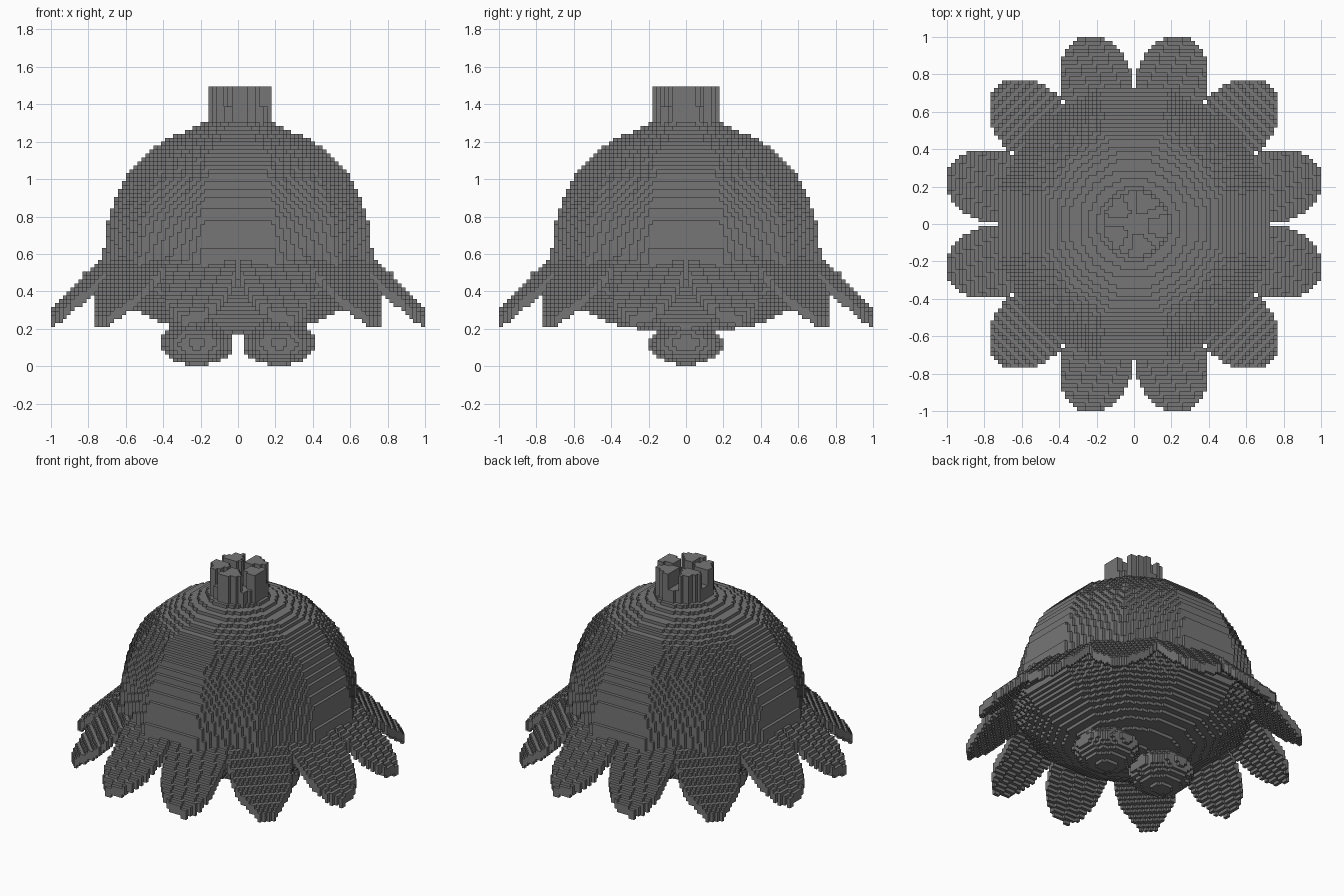
import bpy, bmesh, math

old = bpy.data.objects.get("Cube")
if old:
    bpy.data.objects.remove(old, do_unlink=True)

HALF = 47                      # cells on each side of the centre cell
V = 2 / (2 * HALF + 1)         # edge length of one block

grey = bpy.data.materials.new("stone grey")
grey.use_nodes = True
COLOUR = (0.18, 0.18, 0.18, 1)
grey.diffuse_color = COLOUR
grey.node_tree.nodes["Principled BSDF"].inputs["Base Color"].default_value = COLOUR

# Bell profiles: (distance from axis to panel, height)
DOME = [(0, 1.32), (.16, 1.31), (.2, 1.29), (.3, 1.25), (.4, 1.2), (.48, 1.15), (.53, 1.1),
        (.61, 1.0), (.655, .9), (.69, .8), (.71, .68), (.725, .53)]
BOWL = [(0, .17), (.2, .19), (.3, .205), (.4, .23), (.5, .27), (.58, .32), (.66, .38), (.725, .47)]
PANELS = 12


def height_at(profile, d):
    for (d0, z0), (d1, z1) in zip(profile, profile[1:]):
        if d <= d1:
            return z0 + (z1 - z0) * (d - d0) / (d1 - d0)
    return None


# Each part gives the lowest and highest point of its column at x, y, or None
def bell(x, y):
    step = math.tau / PANELS
    angle = math.atan2(y, x)
    off = angle - round(angle / step) * step
    d = math.hypot(x, y) * math.cos(off)
    top = height_at(DOME, d)
    return None if top is None else (height_at(BOWL, d), top)


def petal(angle):
    c, s = math.cos(angle), math.sin(angle)

    def column(x, y):
        along, across = x * c + y * s, y * c - x * s
        if ((along - .77) / .265) ** 2 + (across / .195) ** 2 > 1:
            return None
        top = .545 - .93 * (along - .745)
        return top - .065, top
    return column


def foot(cx):
    def column(x, y):
        q = 1 - ((x - cx) / .195) ** 2 - (y / .195) ** 2
        if q <= 0:
            return None
        h = .115 * math.sqrt(q)
        return .12 - h, .12 + h
    return column


def crown(x, y):
    r = math.hypot(x - .01, y)
    if r > .172:
        return None
    prong = r > .06 and math.cos(5 * math.atan2(y, x - .01) + .5) > -.6
    return 1.25, 1.505 if prong else 1.4


def fill(column, taken):
    cells = set()
    for i in range(-HALF, HALF + 1):
        for j in range(-HALF, HALF + 1):
            span = column(i * V, j * V)
            if span:
                low = max(0, round(span[0] / V))
                high = max(low + 1, round(span[1] / V))
                cells.update((i, j, k) for k in range(low, high))
    return cells - taken


parts = {"bell_body": bell, "crown_knob": crown, "left_foot": foot(.22), "right_foot": foot(-.22)}
for n in range(PANELS):
    parts[f"petal_{n + 1}"] = petal((n + .5) * math.tau / PANELS)

solid, blocks = set(), {}
for name, column in parts.items():
    blocks[name] = fill(column, solid)
    solid |= blocks[name]


# Skin the exposed sides of every block
def skin(name, cells):
    bm = bmesh.new()
    corners = {}

    def vert(p):
        if p not in corners:
            corners[p] = bm.verts.new(((p[0] - .5) * V, (p[1] - .5) * V, p[2] * V))
        return corners[p]

    for cell in sorted(cells):
        for axis in range(3):
            for side in (0, 1):
                near = list(cell)
                near[axis] += 2 * side - 1
                if tuple(near) in solid:
                    continue
                ring = []
                for a, b in ((0, 0), (1, 0), (1, 1), (0, 1)):
                    p = list(cell)
                    p[axis] += side
                    p[(axis + 1) % 3] += a
                    p[(axis + 2) % 3] += b
                    ring.append(vert(tuple(p)))
                bm.faces.new(ring if side else ring[::-1])
    mesh = bpy.data.meshes.new(name)
    bm.to_mesh(mesh)
    bm.free()
    mesh.materials.append(grey)
    bpy.context.scene.collection.objects.link(bpy.data.objects.new(name, mesh))


for name, cells in blocks.items():
    skin(name, cells)
